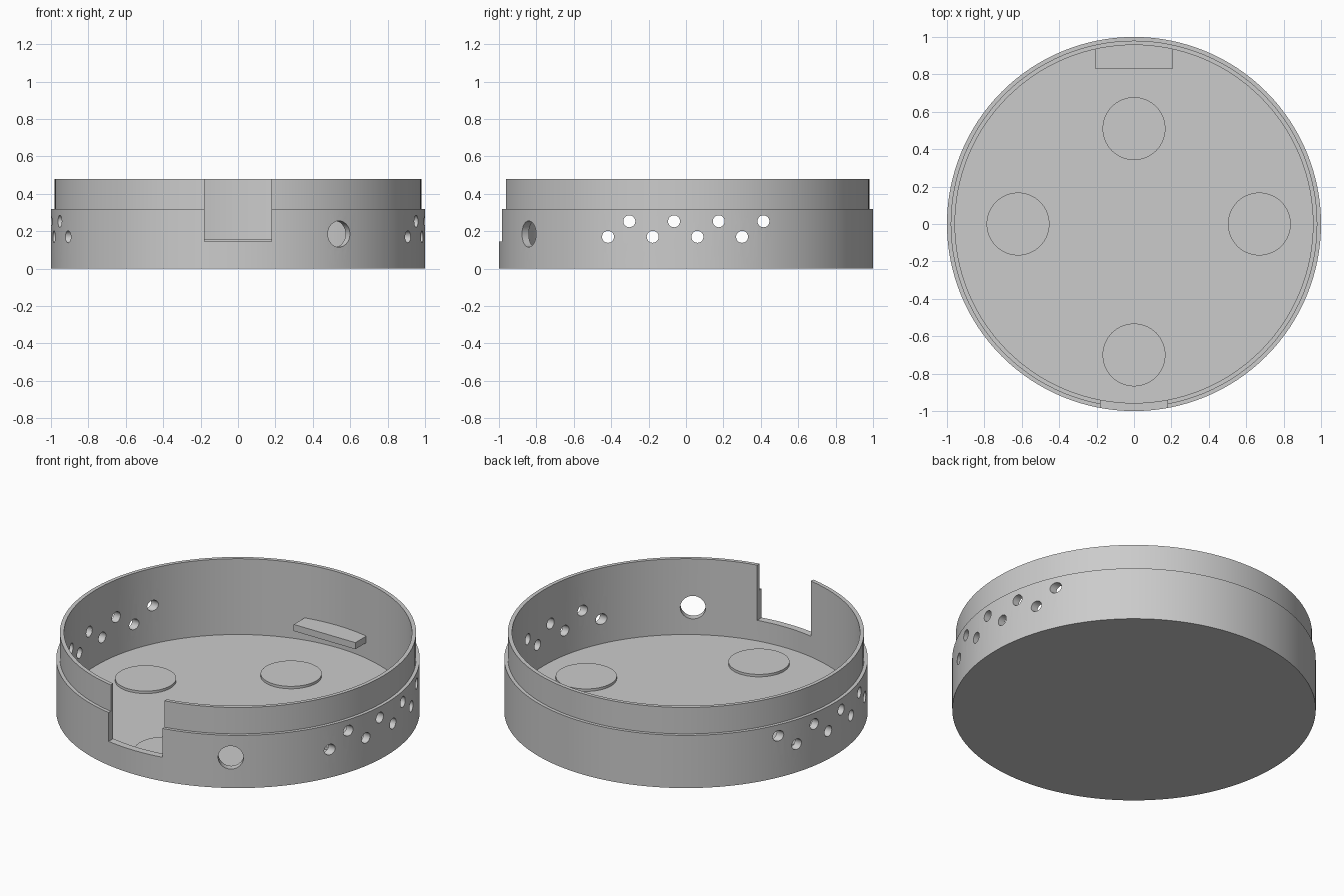
import bpy, bmesh, math
from mathutils import Matrix, Vector

default = bpy.data.objects.get("Cube")
if default:
    bpy.data.objects.remove(default, do_unlink=True)

grey = bpy.data.materials.new("plain grey")
grey.use_nodes = True
colour = (0.6, 0.6, 0.6, 1)
grey.diffuse_color = colour
grey.node_tree.nodes["Principled BSDF"].inputs["Base Color"].default_value = colour


def make_object(name, bm):
    bmesh.ops.recalc_face_normals(bm, faces=bm.faces)
    mesh = bpy.data.meshes.new(name)
    bm.to_mesh(mesh)
    bm.free()
    mesh.materials.append(grey)
    obj = bpy.data.objects.new(name, mesh)
    bpy.context.collection.objects.link(obj)
    return obj


def add_box(bm, low, high):
    low, high = Vector(low), Vector(high)
    matrix = Matrix.Translation((low + high) / 2) @ Matrix.Diagonal((*(high - low), 1))
    bmesh.ops.create_cube(bm, size=1, matrix=matrix)


def add_cylinder(bm, centre, axis, radius, length, sides):
    turn = Vector(axis).to_track_quat("Z", "Y").to_matrix().to_4x4()
    bmesh.ops.create_cone(bm, cap_ends=True, segments=sides, radius1=radius, radius2=radius,
                          depth=length, matrix=Matrix.Translation(centre) @ turn)


def smooth(obj):
    bpy.ops.object.select_all(action="DESELECT")
    obj.select_set(True)
    bpy.context.view_layer.objects.active = obj
    bpy.ops.object.shade_smooth_by_angle(angle=math.radians(30))


# Round tray: floor, wall and a thinner raised lip
floor_z, inner = 0.02, 0.957
profile = [(0, 0), (1, 0), (1, 0.32), (0.98, 0.32), (0.98, 0.48),
           (inner, 0.48), (inner, floor_z), (0, floor_z)]
bm = bmesh.new()
verts = [bm.verts.new((r, 0, z)) for r, z in profile]
edges = [bm.edges.new(pair) for pair in zip(verts, verts[1:])]
bmesh.ops.spin(bm, geom=verts + edges, cent=(0, 0, 0), axis=(0, 0, 1),
               angle=math.tau, steps=128)
bmesh.ops.remove_doubles(bm, verts=bm.verts, dist=0.0001)
tray = make_object("round_tray", bm)

# Cutters: front notch, cable hole, and two staggered rows of vents
bm = bmesh.new()
add_box(bm, (-0.18, -1.2, 0.145), (0.18, -0.8, 0.7))
add_cylinder(bm, (0.53, -0.825, 0.185), (0.54, -0.84, 0), 0.07, 0.3, 48)
for i in range(4):
    for start, height in ((-0.417, 0.17), (-0.303, 0.253)):
        add_cylinder(bm, (0, start + 0.239 * i, height), (1, 0, 0), 0.032, 2.2, 32)
cutter = make_object("opening_cutter", bm)
cutter.hide_render = True

cut = tray.modifiers.new("openings", "BOOLEAN")
cut.operation = "DIFFERENCE"
cut.solver = "EXACT"
cut.object = cutter
bpy.context.view_layer.objects.active = tray
bpy.ops.object.modifier_apply(modifier=cut.name)
bpy.data.objects.remove(cutter, do_unlink=True)
smooth(tray)

# Raised round pads on the floor
for name, x, y in (("back_pad", 0, 0.51), ("front_pad", 0, -0.7),
                   ("left_pad", 0.67, 0), ("right_pad", -0.62, 0)):
    bm = bmesh.new()
    add_cylinder(bm, (x, y, 0.0225), (0, 0, 1), 0.168, 0.025, 64)
    smooth(make_object(name, bm))

# Small shelf on the inside of the back wall
bm = bmesh.new()
add_box(bm, (-0.207, 0.83, 0.115), (0.207, 0.958, 0.155))
make_object("back_shelf", bm)
